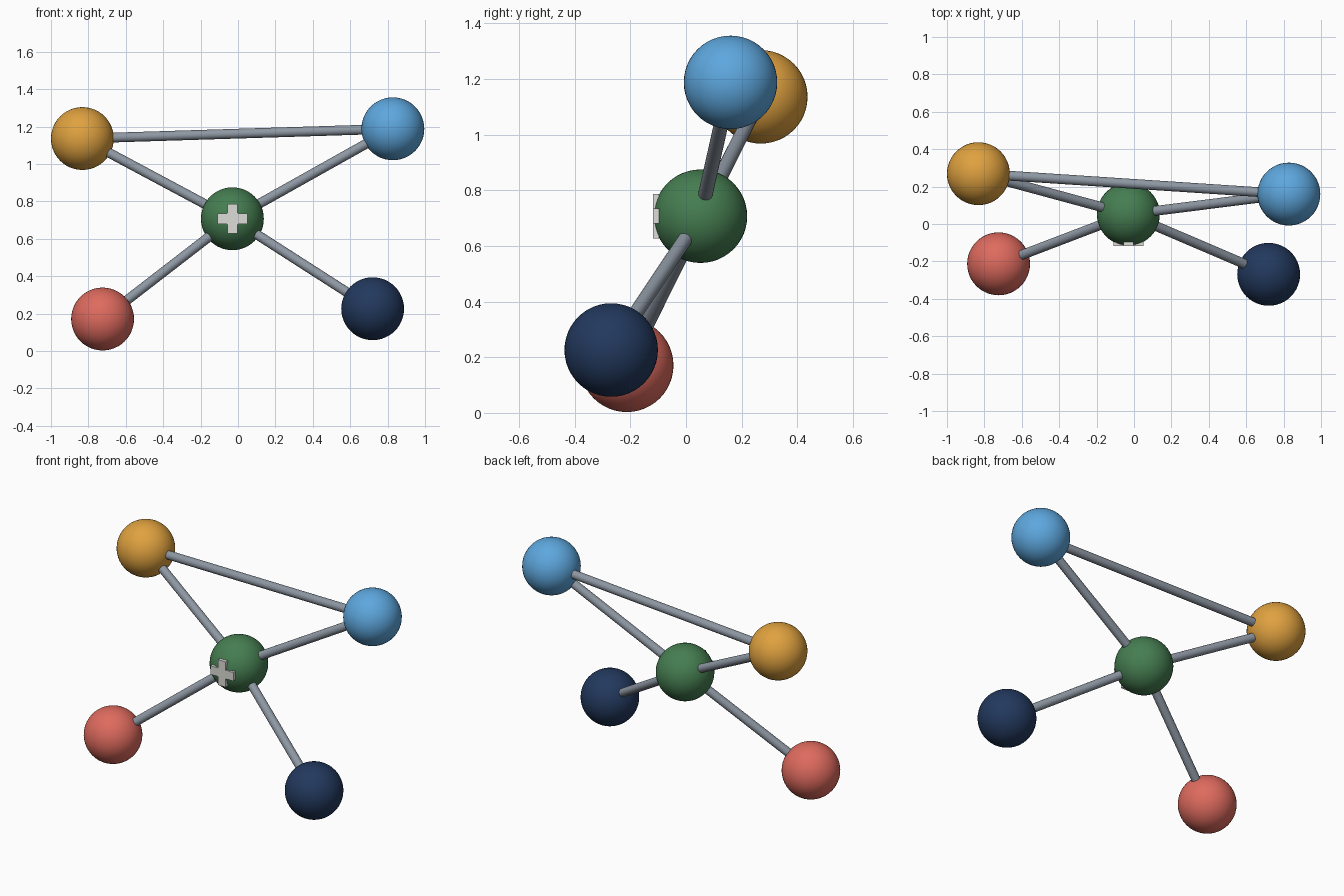
import bpy
import bmesh
import math
from mathutils import Vector, Matrix

cube = bpy.data.objects.get("Cube")
if cube:
    bpy.data.objects.remove(cube, do_unlink=True)

BALL_RADIUS = 0.168
ROD_RADIUS = 0.026


def material(name, rgb):
    mat = bpy.data.materials.new(name)
    mat.use_nodes = True
    color = (*rgb, 1.0)
    mat.diffuse_color = color
    mat.node_tree.nodes["Principled BSDF"].inputs["Base Color"].default_value = color
    return mat


def add_object(name, bm, mat):
    mesh = bpy.data.meshes.new(name)
    bm.to_mesh(mesh)
    bm.free()
    mesh.materials.append(mat)
    obj = bpy.data.objects.new(name, mesh)
    bpy.context.collection.objects.link(obj)
    return obj


def smooth(obj):
    bpy.ops.object.select_all(action='DESELECT')
    obj.select_set(True)
    bpy.context.view_layer.objects.active = obj
    bpy.ops.object.shade_smooth_by_angle(angle=math.radians(40))


def ball(name, center, mat):
    bm = bmesh.new()
    bmesh.ops.create_uvsphere(bm, u_segments=48, v_segments=24, radius=BALL_RADIUS,
                              matrix=Matrix.Translation(center))
    smooth(add_object(name, bm, mat))


def rod(name, start, end, mat):
    axis = end - start
    turn = axis.to_track_quat('Z', 'Y').to_matrix().to_4x4()
    bm = bmesh.new()
    bmesh.ops.create_cone(bm, cap_ends=True, segments=24, radius1=ROD_RADIUS,
                          radius2=ROD_RADIUS, depth=axis.length,
                          matrix=Matrix.Translation((start + end) / 2) @ turn)
    smooth(add_object(name, bm, mat))


# Balls: centre and colour
balls = {
    "hub": (Vector((-0.03, 0.052, 0.707)), material("green", (0.060, 0.208, 0.082))),
    "upper_right": (Vector((-0.832, 0.269, 1.136)), material("amber", (0.740, 0.358, 0.050))),
    "upper_left": (Vector((0.828, 0.160, 1.188)), material("sky blue", (0.110, 0.385, 0.730))),
    "lower_right": (Vector((-0.724, -0.213, 0.171)), material("coral", (0.730, 0.145, 0.112))),
    "lower_left": (Vector((0.720, -0.269, 0.226)), material("navy", (0.016, 0.040, 0.110))),
}
for name, (center, mat) in balls.items():
    ball(name + "_ball", center, mat)

# Rods from the hub to each ball, and one across the top
steel = material("steel grey", (0.270, 0.310, 0.365))
hub = balls["hub"][0]
for name, (center, mat) in balls.items():
    if name != "hub":
        rod(name + "_rod", hub, center, steel)
rod("top_rod", balls["upper_right"][0], balls["upper_left"][0], steel)

# Plus-shaped plate on the front of the hub, extruded from its outline
arm, half = 0.08, 0.027
front, thickness = -0.118, 0.021
outline = []
for quarter in range(4):
    spin = Matrix.Rotation(quarter * math.pi / 2, 2)
    for point in ((arm, -half), (arm, half), (half, half)):
        outline.append(spin @ Vector(point))
bm = bmesh.new()
face = bm.faces.new([bm.verts.new((hub.x + p.x, front, hub.z + p.y)) for p in outline])
extruded = bmesh.ops.extrude_face_region(bm, geom=[face], use_keep_orig=True)
moved = [g for g in extruded["geom"] if isinstance(g, bmesh.types.BMVert)]
bmesh.ops.translate(bm, verts=moved, vec=(0, thickness, 0))
bmesh.ops.recalc_face_normals(bm, faces=bm.faces)
add_object("plus_plate", bm, material("off white", (0.720, 0.720, 0.690)))
